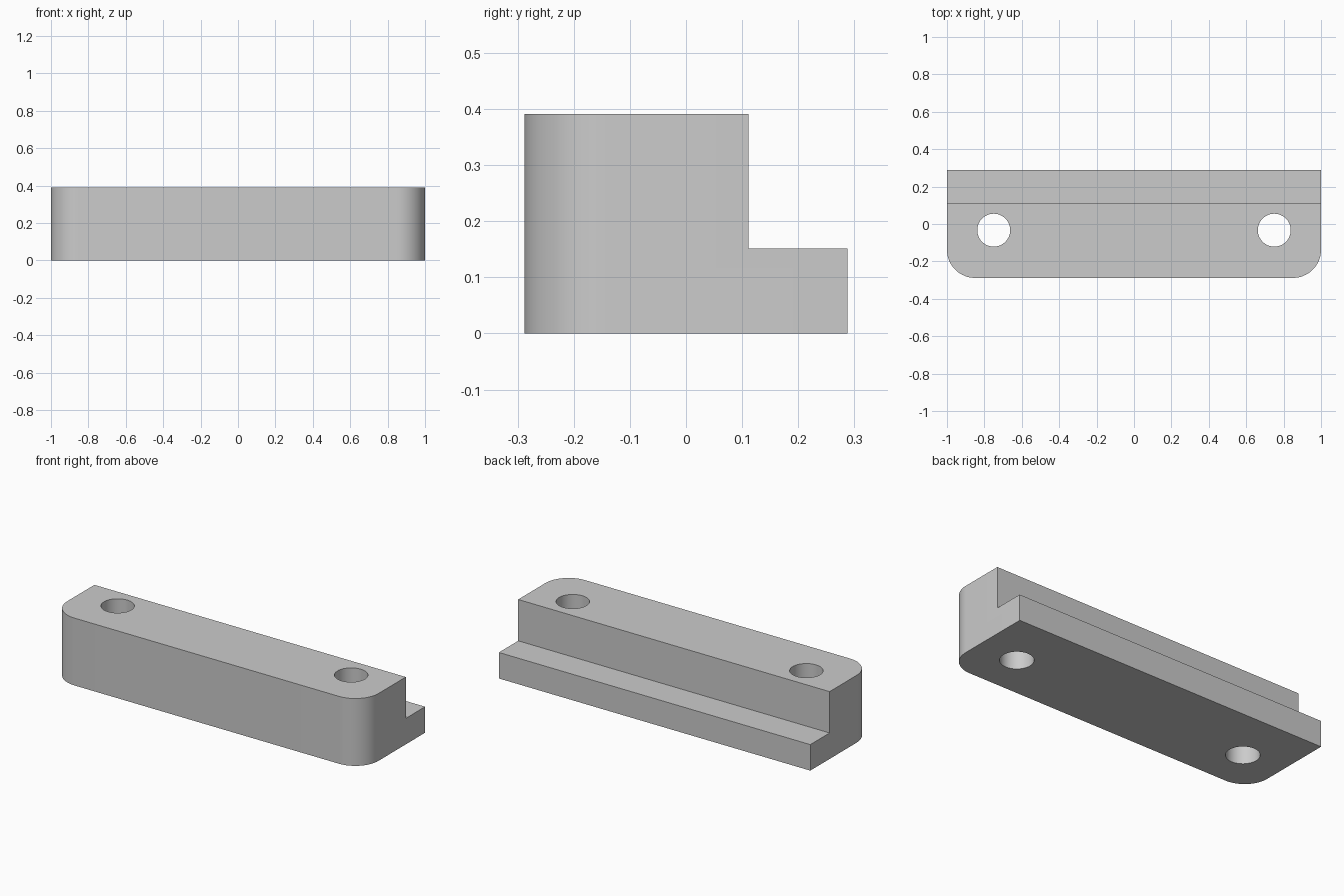
import bpy, bmesh, math

cube = bpy.data.objects.get("Cube")
if cube:
    bpy.data.objects.remove(cube, do_unlink=True)

HALF_Y, STEP_Y = 0.288, 0.111
TOP_Z, LEDGE_Z = 0.391, 0.151
CORNER_R, HOLE_R = 0.15, 0.088
HOLE_X, HOLE_Y = 0.75, -0.033

grey = bpy.data.materials.new("light_grey")
grey.use_nodes = True
colour = (0.6, 0.6, 0.6, 1)
grey.diffuse_color = colour
grey.node_tree.nodes["Principled BSDF"].inputs["Base Color"].default_value = colour

# Stepped L-shaped profile, extruded along x
profile = [(-HALF_Y, 0), (HALF_Y, 0), (HALF_Y, LEDGE_Z),
           (STEP_Y, LEDGE_Z), (STEP_Y, TOP_Z), (-HALF_Y, TOP_Z)]
bm = bmesh.new()
face = bm.faces.new([bm.verts.new((-1, y, z)) for y, z in profile])
extruded = bmesh.ops.extrude_face_region(bm, geom=[face])["geom"]
bmesh.ops.translate(bm, vec=(2, 0, 0),
                    verts=[g for g in extruded if isinstance(g, bmesh.types.BMVert)])
bmesh.ops.recalc_face_normals(bm, faces=bm.faces)

# Rounded front corners
corners = [e for e in bm.edges
           if all(v.co.y < -0.28 for v in e.verts)
           and abs(e.verts[0].co.z - e.verts[1].co.z) > 0.1]
bmesh.ops.bevel(bm, geom=corners, offset=CORNER_R, offset_type='OFFSET',
                segments=16, profile=0.5, affect='EDGES')
mesh = bpy.data.meshes.new("stepped_block")
bm.to_mesh(mesh)
bm.free()
block = bpy.data.objects.new("stepped_block", mesh)
bpy.context.collection.objects.link(block)
mesh.materials.append(grey)

# Two vertical bolt holes
for side, name in ((1, "left"), (-1, "right")):
    bpy.ops.mesh.primitive_cylinder_add(vertices=64, radius=HOLE_R, depth=1,
                                        location=(side * HOLE_X, HOLE_Y, TOP_Z / 2))
    cutter = bpy.context.object
    cutter.name = name + "_hole_cutter"
    cutter.data.materials.append(grey)
    cut = block.modifiers.new(name + "_hole", 'BOOLEAN')
    cut.operation = 'DIFFERENCE'
    cut.solver = 'EXACT'
    cut.object = cutter
    bpy.ops.object.select_all(action='DESELECT')
    block.select_set(True)
    bpy.context.view_layer.objects.active = block
    bpy.ops.object.modifier_apply(modifier=cut.name)
    bpy.data.objects.remove(cutter, do_unlink=True)

# Smooth curved walls, crisp edges
bpy.ops.object.shade_smooth_by_angle(angle=math.radians(30))
